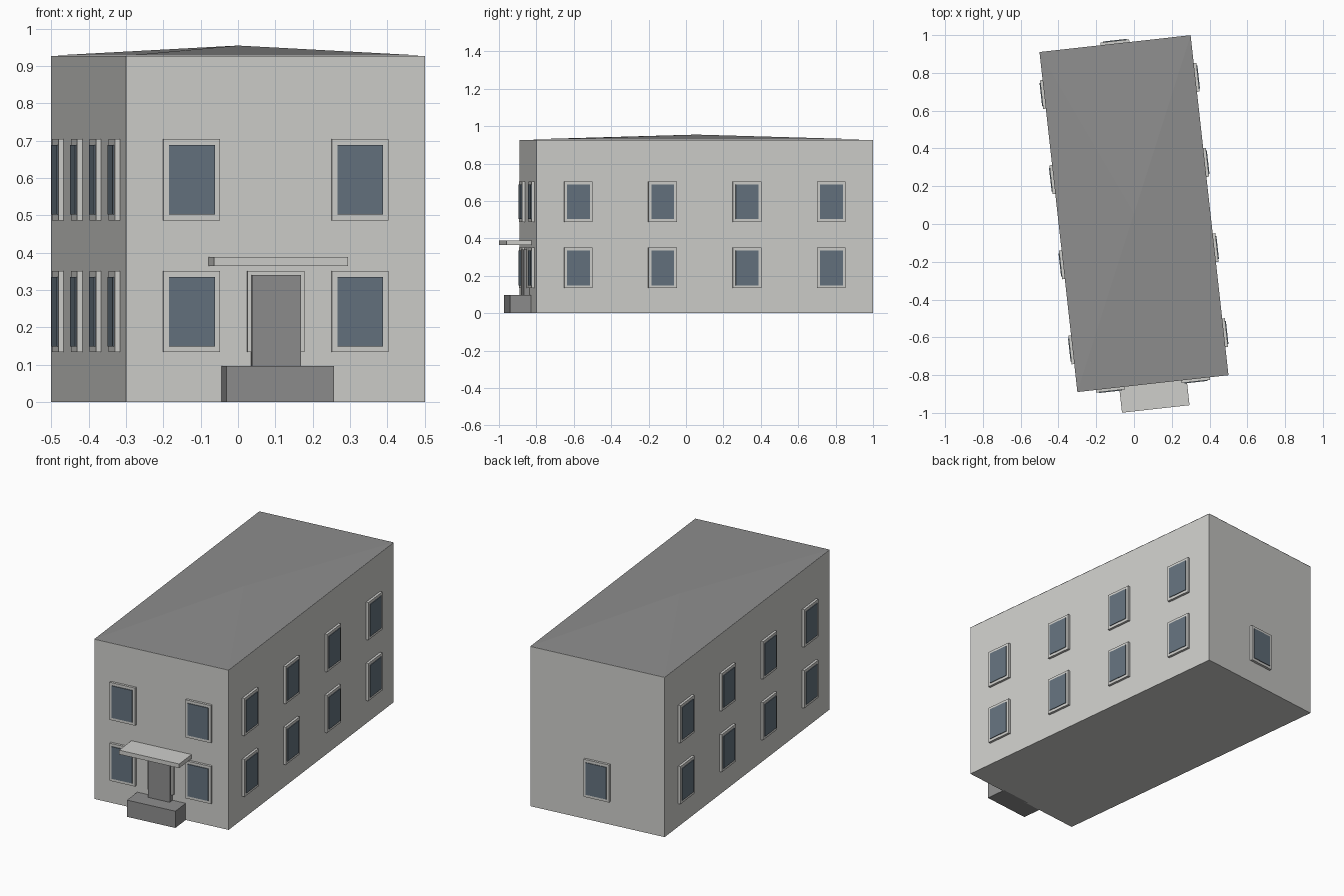
import bpy, bmesh, math
from mathutils import Matrix, Vector

if "Cube" in bpy.data.objects:
    bpy.data.objects.remove(bpy.data.objects["Cube"])

W, L, H, APEX = 0.805, 1.811, 0.927, 0.955
# the whole building is turned a little about z
PLACE = Matrix.Translation((0, 0.055, 0)) @ Matrix.Rotation(math.radians(6.36), 4, 'Z')


def mat(name, rgb):
    m = bpy.data.materials.new(name)
    m.diffuse_color = (*rgb, 1)
    m.use_nodes = True
    m.node_tree.nodes["Principled BSDF"].inputs["Base Color"].default_value = m.diffuse_color
    return m


LIGHT = mat("light_plaster", (0.62, 0.62, 0.60))
GREY = mat("mid_grey", (0.27, 0.27, 0.27))
GLASS = mat("blue_grey_glass", (0.13, 0.17, 0.21))


def finish(name, bm, material, matrix=PLACE):
    bmesh.ops.recalc_face_normals(bm, faces=bm.faces)
    me = bpy.data.meshes.new(name)
    bm.to_mesh(me)
    bm.free()
    me.materials.append(material)
    ob = bpy.data.objects.new(name, me)
    ob.matrix_world = matrix
    bpy.context.collection.objects.link(ob)
    return ob


def box(name, lo, hi, material, matrix=PLACE):
    lo, hi = Vector(lo), Vector(hi)
    bm = bmesh.new()
    bmesh.ops.create_cube(bm, size=1)
    bmesh.ops.scale(bm, vec=hi - lo, verts=bm.verts)
    bmesh.ops.translate(bm, vec=(lo + hi) / 2, verts=bm.verts)
    return finish(name, bm, material, matrix)


# main block
box("walls", (-W / 2, -L / 2, 0), (W / 2, L / 2, H), LIGHT)

# shallow pyramid roof
bm = bmesh.new()
base = [bm.verts.new((sx * W / 2, sy * L / 2, H + 0.001))
        for sx, sy in ((-1, -1), (1, -1), (1, 1), (-1, 1))]
top = bm.verts.new((0, 0, APEX))
bm.faces.new(base)
for i in range(4):
    bm.faces.new((base[i], base[(i + 1) % 4], top))
finish("roof", bm, GREY)


# window: surround plus glass plate; local -y points out of the wall
def window(side, dist, turn, along, z):
    m = PLACE @ Matrix.Rotation(math.radians(turn), 4, 'Z') @ Matrix.Translation((along, -dist, z))
    box(f"{side}_window_frame", (-0.0765, -0.014, -0.109), (0.0765, 0.01, 0.109), LIGHT, m)
    box(f"{side}_window_glass", (-0.0615, -0.018, -0.093), (0.0615, -0.012, 0.093), GLASS, m)


LOW, HIGH = 0.2425, 0.596
for z in (LOW, HIGH):
    for a in (-0.227, 0.227):
        window("front", L / 2, 0, a, z)
    for a in (-0.68, -0.227, 0.227, 0.68):
        window("right", W / 2, 90, a, z)
        window("left", W / 2, -90, a, z)
window("front", L / 2, 0, 0, LOW)      # partly hidden behind the door
window("back", L / 2, 180, 0, LOW)

# entrance
F = -L / 2
box("entrance_step", (-0.145, F - 0.113, 0), (0.145, F + 0.01, 0.097), GREY)
box("door", (-0.066, F - 0.03, 0.097), (0.066, F + 0.01, 0.34), GREY)
box("entrance_canopy", (-0.18, F - 0.135, 0.364), (0.18, F + 0.01, 0.388), LIGHT)
